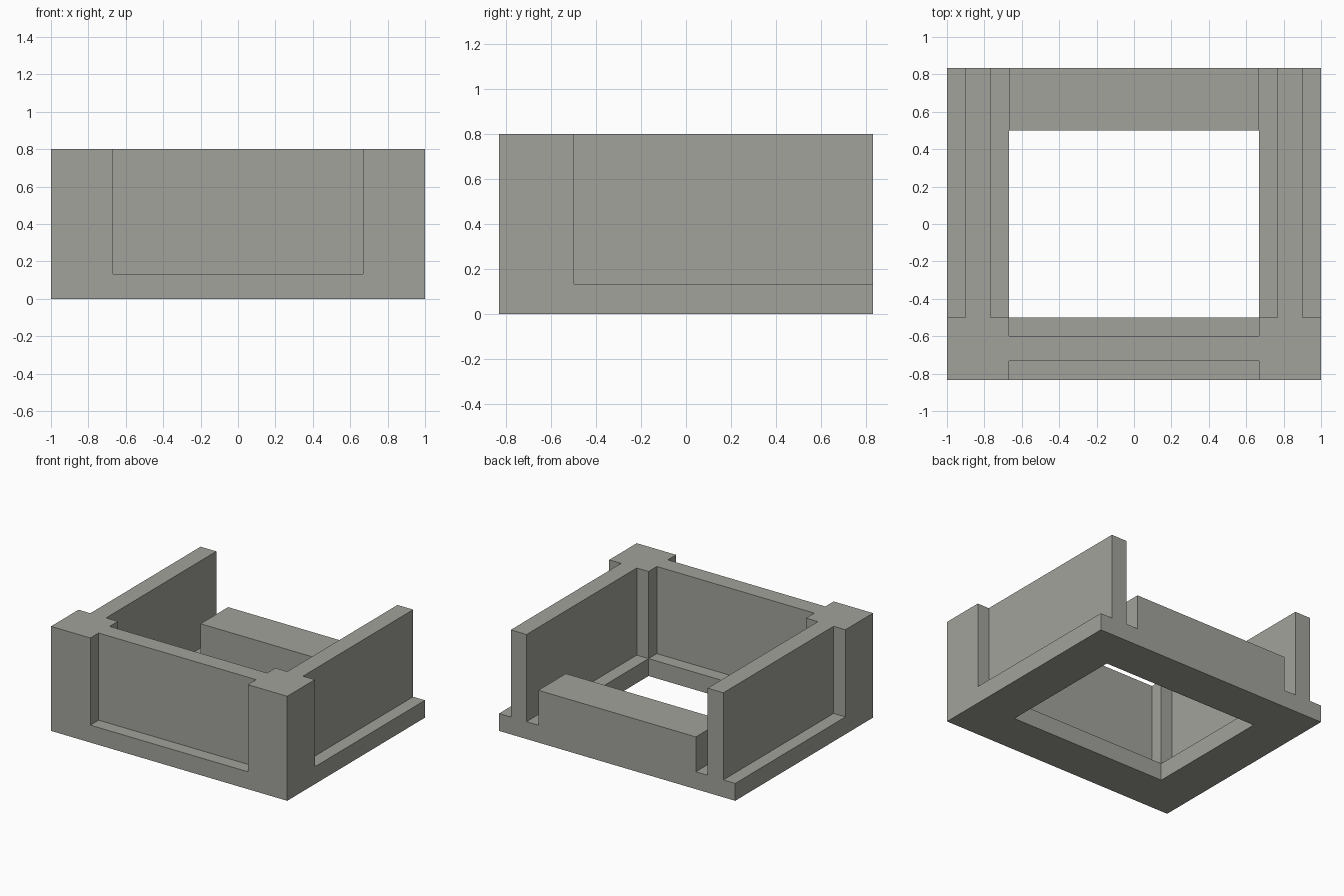
import bpy
import bmesh

cube = bpy.data.objects.get("Cube")
if cube:
    bpy.data.objects.remove(cube, do_unlink=True)

# Main dimensions
X, Y = 1.0, 0.833            # outer half sizes
IX, IY = 0.667, 0.5          # opening half sizes
BASE, LOW, TOP = 0.133, 0.4, 0.8
WALL_OUT, WALL_IN = 0.1, 0.233   # wall faces, measured in from the outer edge

grey = bpy.data.materials.new("warm grey")
grey.use_nodes = True
colour = (0.36, 0.365, 0.33, 1)
grey.diffuse_color = colour
grey.node_tree.nodes["Principled BSDF"].inputs["Base Color"].default_value = colour


def finish(bm, name):
    bmesh.ops.recalc_face_normals(bm, faces=bm.faces[:])
    mesh = bpy.data.meshes.new(name)
    bm.to_mesh(mesh)
    bm.free()
    mesh.materials.append(grey)
    obj = bpy.data.objects.new(name, mesh)
    bpy.context.collection.objects.link(obj)
    return obj


def prism(name, outline, z0, z1):
    """Extrude a plan outline from z0 up to z1."""
    bm = bmesh.new()
    face = bm.faces.new([bm.verts.new((x, y, z0)) for x, y in outline])
    ext = bmesh.ops.extrude_face_region(bm, geom=[face], use_keep_orig=True)
    for v in ext["geom"]:
        if isinstance(v, bmesh.types.BMVert):
            v.co.z = z1
    return finish(bm, name)


def rectangle(x, y0, y1):
    return [(-x, y0), (x, y0), (x, y1), (-x, y1)]


# Base: rectangular frame with an open middle
bm = bmesh.new()
rings = [[bm.verts.new((x, y, z)) for x, y in rectangle(rx, -ry, ry)]
         for rx, ry, z in ((X, Y, 0), (X, Y, BASE), (IX, IY, BASE), (IX, IY, 0))]
for a, b in zip(rings, rings[1:] + rings[:1]):
    for i in range(4):
        j = (i + 1) % 4
        bm.faces.new((a[i], a[j], b[j], b[i]))
finish(bm, "base_frame")

# Front wall, corner posts and side walls share one mirrored plan outline
half = [
    (IX, -Y + WALL_OUT), (IX, -Y), (X, -Y), (X, -IY),      # post, outside
    (X - WALL_OUT, -IY), (X - WALL_OUT, Y),                # side wall, outside
    (X - WALL_IN, Y), (X - WALL_IN, -IY),                  # side wall, inside
    (IX, -IY), (IX, -Y + WALL_IN),                         # post, inside
]
prism("walls_and_corner_posts", half + [(-x, y) for x, y in reversed(half)], BASE, TOP)

# Low block across the back
prism("back_block", rectangle(IX, IY, Y), BASE, LOW)
